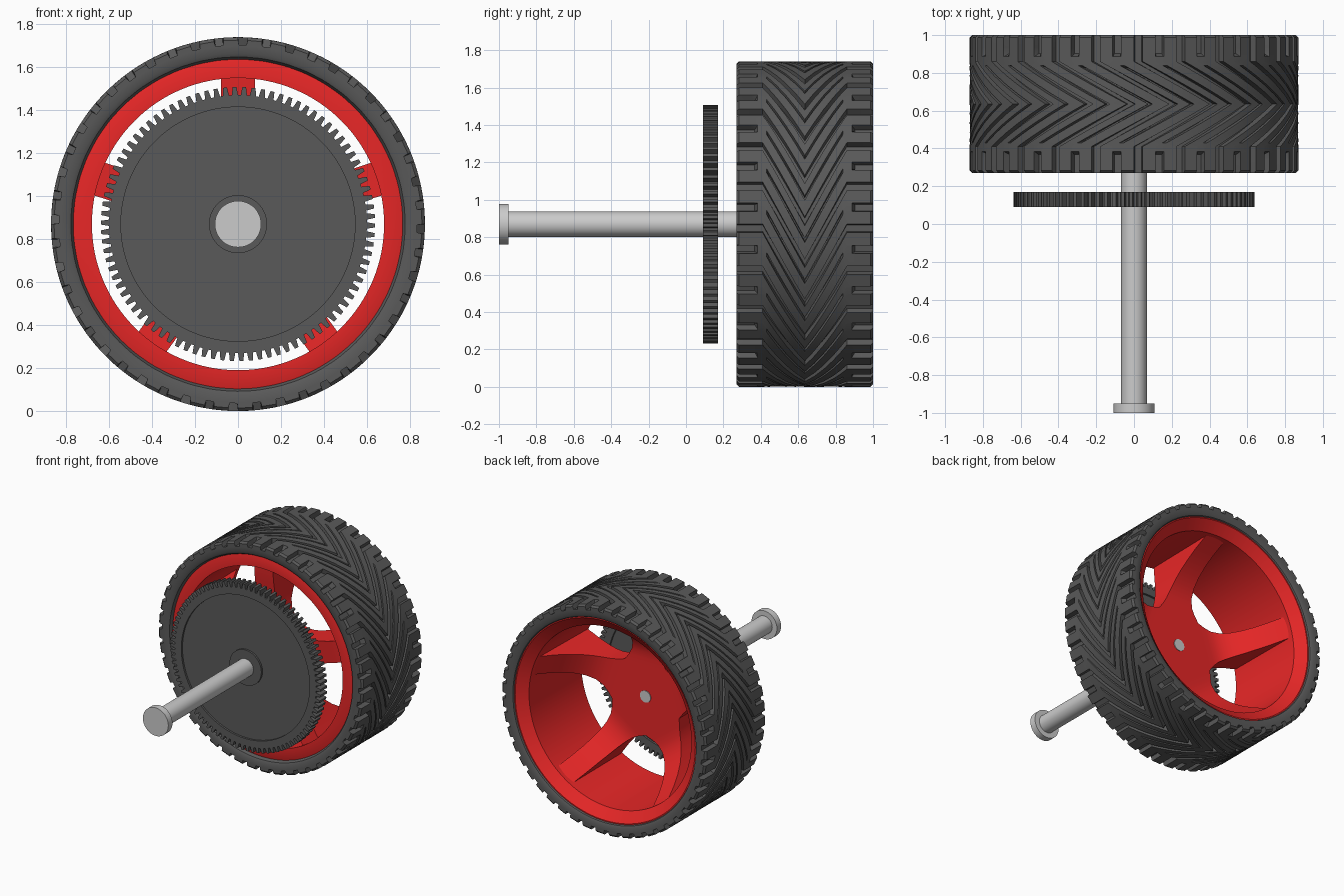
import bpy, bmesh
from math import sin, cos, pi, radians

if "Cube" in bpy.data.objects:
    bpy.data.objects.remove(bpy.data.objects["Cube"])

CZ = 0.87    # height of the wheel axis
MID = 0.635  # middle of the tyre width


def material(name, rgb):
    m = bpy.data.materials.new(name)
    m.diffuse_color = (*rgb, 1)
    m.use_nodes = True
    m.node_tree.nodes["Principled BSDF"].inputs["Base Color"].default_value = m.diffuse_color
    return m


RED = material("red", (0.8, 0.02, 0.02))
DARK = material("dark_rubber", (0.1, 0.1, 0.1))


def point(r, y, a):
    return (r * sin(a), y, CZ + r * cos(a))


def finish(name, bm, mat=None, angle=30):
    bmesh.ops.remove_doubles(bm, verts=bm.verts, dist=1e-5)
    bmesh.ops.recalc_face_normals(bm, faces=bm.faces)
    me = bpy.data.meshes.new(name)
    bm.to_mesh(me)
    bm.free()
    ob = bpy.data.objects.new(name, me)
    bpy.context.collection.objects.link(ob)
    if mat:
        me.materials.append(mat)
    bpy.ops.object.select_all(action='DESELECT')
    ob.select_set(True)
    bpy.context.view_layer.objects.active = ob
    bpy.ops.object.shade_smooth_by_angle(angle=radians(angle))
    return ob


def skin(name, rows, closed=True, mat=None):
    """Join rings of points into a surface around the axle."""
    bm = bmesh.new()
    vs = [[bm.verts.new(p) for p in row] for row in rows]
    n = len(rows[0])
    for j in range(len(vs) if closed else len(vs) - 1):
        a, b = vs[j], vs[(j + 1) % len(vs)]
        for i in range(n):
            k = (i + 1) % n
            bm.faces.new((a[i], a[k], b[k], b[i]))
    return finish(name, bm, mat)


def lathe(name, profile, n, closed=True, mat=None):
    rows = [[point(r, y, 2 * pi * i / n) for i in range(n)] for r, y in profile]
    return skin(name, rows, closed, mat)


# Axle with end flange and thin pin through the hub
lathe("axle", [(0, -1), (.108, -1), (.108, -.95), (.068, -.95), (.068, .4),
               (.045, .4), (.045, .495), (0, .495)], 48, closed=False)

# Gear: recessed disc with teeth around the edge
TEETH = 90
gear_profile = [(.06, .09), (.135, .09), (.135, .105), (.545, .105), (.545, .09),
                (None, .09), (None, .17), (.545, .17), (.545, .155),
                (.135, .155), (.135, .17), (.06, .17)]
tooth = [(0, .6), (.3, .6), (.45, .638), (.85, .638)]
cols = [(2 * pi * (t + u) / TEETH, r) for t in range(TEETH) for u, r in tooth]
skin("gear", [[point(r or tip, y, a) for a, tip in cols] for r, y in gear_profile],
     mat=DARK)

# Rim: deep barrel with a sloped lip at the back
lathe("rim", [(.772, .305), (.762, .3), (.68, .3), (.69, .92), (.765, .98),
              (.778, .98)], 128, mat=RED)

# Hub and five spokes that sweep back to the rim lip
stations = [(.3 * cos(pi / 5), .3 * sin(pi / 5)), (.29, .143), (.34, .116),
            (.40, .098), (.46, .088), (.52, .083), (.58, .08), (.63, .08),
            (.70, .08)]


def back_y(u):
    return .49 + .42 * max(0, (u - .3) / .4) ** 2.2


def front_y(u):
    return .36 - .05 * min(1, (u - .24) / .42)


bm = bmesh.new()
caps = {back_y: [], front_y: []}
for k in range(5):
    a = 2 * pi * k / 5
    rings = []
    for u, w in stations:
        ring = []
        for s, f in ((-w, back_y), (w, back_y), (w, front_y), (-w, front_y)):
            ring.append(bm.verts.new((u * sin(a) + s * cos(a), f(u),
                                      CZ + u * cos(a) - s * sin(a))))
        rings.append(ring)
    caps[back_y] += rings[0][:2]
    caps[front_y] += [rings[0][3], rings[0][2]]
    for p, q in zip(rings, rings[1:]):
        for i in range(4):
            j = (i + 1) % 4
            bm.faces.new((p[i], p[j], q[j], q[i]))
    bm.faces.new(rings[-1])
for loop in caps.values():
    bm.faces.new(loop)
finish("hub_and_spokes", bm, RED, 35)

# Tyre: sheared grid gives chevron grooves, straight slots on the shoulders
PITCHES, DEPTH = 24, .036
breaks = (0, .02, .18, .2, .5, .52, .58, .6, .68, .7)
tread_cols = [(2 * pi * (p + u) / PITCHES, u) for p in range(PITCHES) for u in breaks]


def tread_row(side, d):
    shear = .48 * max(0, 1 - d / .225)
    top = .87 if d < .36 else .856
    row = []
    for a, u in tread_cols:
        cut = .01 < u < .19                              # main chevron groove
        cut |= d > .26 and .51 < u < .69                 # shoulder slot
        cut |= d < .195 and .51 < u < .59                # thin chevron groove
        row.append(point(.87 - DEPTH if cut else top, MID + side * d, a + shear))
    return row


def side_rows(side):
    wall = [(.755, .31), (.768, .335), (.778, .355), (.795, .364), (.83, .365)]
    return [[point(r, MID + side * d, a) for a, _ in tread_cols] for r, d in wall]


half = [.365, .352, .3, .268, .252, .225, .205, .19, .15, .1, .05]
rows = side_rows(-1) + [tread_row(-1, d) for d in half] + [tread_row(1, 0)]
rows += [tread_row(1, d) for d in reversed(half)] + side_rows(1)[::-1]
skin("tyre", rows, mat=DARK)
